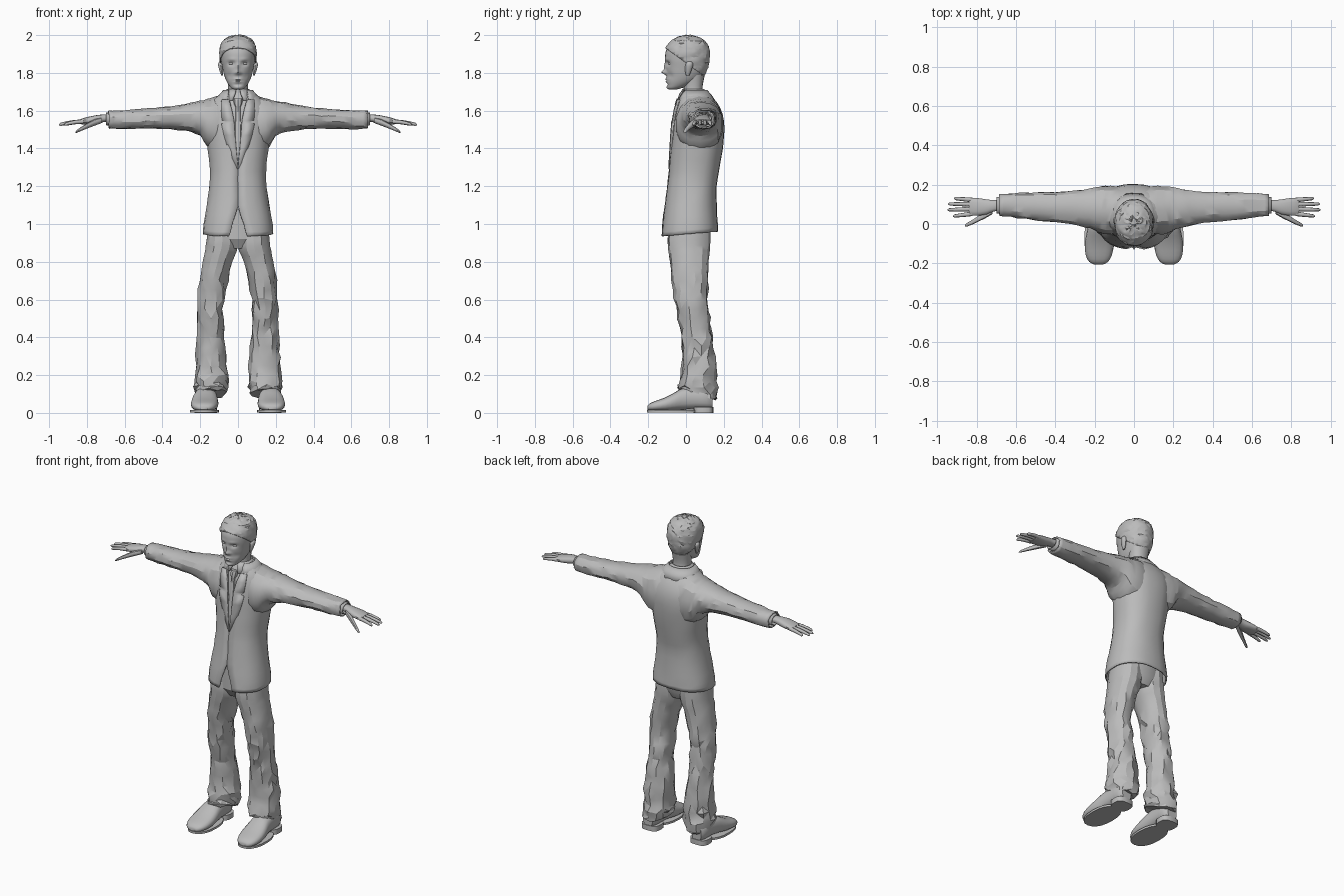
import bpy, bmesh, math, random
from mathutils import Vector

random.seed(4)
GREY = bpy.data.materials.new("plain_grey")
GREY.diffuse_color = (0.5, 0.5, 0.5, 1)


def finish(name, bm, angle=35, thick=0):
    bmesh.ops.remove_doubles(bm, verts=bm.verts, dist=0.0004)
    bmesh.ops.recalc_face_normals(bm, faces=bm.faces)
    me = bpy.data.meshes.new(name)
    bm.to_mesh(me)
    bm.free()
    ob = bpy.data.objects.new(name, me)
    bpy.context.collection.objects.link(ob)
    me.materials.append(GREY)
    if thick:
        mod = ob.modifiers.new("thickness", 'SOLIDIFY')
        mod.thickness, mod.offset = thick, -1
    bpy.ops.object.select_all(action='DESELECT')
    ob.select_set(True)
    bpy.context.view_layer.objects.active = ob
    bpy.ops.object.shade_smooth_by_angle(angle=math.radians(angle))
    return ob


def smooth_rings(rings, steps):
    """Insert Catmull-Rom rings between the given ones."""
    out = []
    for i in range(len(rings) - 1):
        quad = (rings[max(i - 1, 0)], rings[i], rings[i + 1], rings[min(i + 2, len(rings) - 1)])
        for k in range(steps):
            t = k / steps
            out.append([0.5 * (2 * b + (c - a) * t + (2 * a - 5 * b + 4 * c - d) * t * t
                        + (3 * b - a - 3 * c + d) * t ** 3) for a, b, c, d in zip(*quad)])
    return out + [list(rings[-1])]


def loft(rings, axis='z', n=16, p=2.2, steps=1, side=1, caps=(True, True), jitter=0):
    """Rings: position, a0, a1, b0, b1, optional half width of a front slit."""
    bm = bmesh.new()
    rows = []
    for r in smooth_rings(rings, steps):
        t, a0, a1, b0, b1 = r[:5]
        ra, rb = (a1 - a0) / 2, (b1 - b0) / 2
        slit = len(r) > 5
        g = math.asin(min(1, max(r[5], 0) / ra) ** (p / 2)) if slit else 0
        row = []
        for i in range(n + 1 if slit else n):
            th = -math.pi / 2 + g + (2 * math.pi - 2 * g) * i / n
            c, s = math.cos(th), math.sin(th)
            a = (a0 + a1) / 2 + ra * math.copysign(abs(c) ** (2 / p), c)
            b = (b0 + b1) / 2 + rb * math.copysign(abs(s) ** (2 / p), s)
            co = Vector({'z': (a, b, t), 'x': (t, a, b), 'y': (a, t, b)}[axis])
            co += Vector([random.uniform(-jitter, jitter) for _ in range(3)])
            co.x *= side
            row.append(bm.verts.new(co))
        rows.append(row)
    for r0, r1 in zip(rows, rows[1:]):
        for i in range(len(r0) - 1 if slit else n):
            j = (i + 1) % len(r0)
            bm.faces.new((r0[i], r0[j], r1[j], r1[i]))
    for use, row in zip(caps, (rows[0], rows[-1])):
        if use:
            bm.faces.new(row)
    return bm


def sym(z, x, y0, y1, *w):
    return (z, -x, x, y0, y1, *w)


# Jacket body, slit at the hem and at the neck
torso = [sym(.945, .186, -.132, .17, .05), sym(1.0, .183, -.127, .168, .03),
         sym(1.1, .166, -.113, .163, 0), sym(1.2, .152, -.10, .163, 0),
         sym(1.28, .149, -.091, .176, 0), sym(1.4, .162, -.082, .195, .01),
         sym(1.5, .172, -.076, .204, .018), sym(1.58, .172, -.065, .195, .028),
         sym(1.64, .15, -.05, .165, .042), sym(1.675, .11, -.035, .135, .05),
         sym(1.70, .075, -.02, .11, .045)]
jacket = loft(torso, n=26, p=2.3, steps=2, caps=(False, False), jitter=.0015)
for v in jacket.verts:
    if v.co.z < .97:
        v.co.z += .08 * (v.co.y + .02)
finish("jacket", jacket, 30, .008)

# Shirt front and tie showing in the neck opening
shirt = [sym(r[0], r[2] - .012, r[3] + .01, r[4] - .012) for r in torso[4:]]
finish("shirt", loft(shirt, n=24, p=2.3, steps=2))
finish("tie", loft([sym(1.27, .012, -.088, -.07), sym(1.45, .02, -.08, -.055), sym(1.6, .014, -.062, -.035),
                    sym(1.62, .013, -.058, -.03), sym(1.635, .022, -.06, -.02),
                    sym(1.665, .024, -.05, -.01)], n=8), 30)
finish("shirt_collar", loft([sym(1.655, .078, -.052, .11, .03), sym(1.69, .068, -.036, .105, .016),
                             sym(1.715, .06, -.018, .098, .01)], n=20, caps=(False, False)), 30, .006)
finish("jacket_collar", loft([sym(1.65, .13, -.052, .158, .06), sym(1.68, .105, -.04, .138, .055),
                              sym(1.71, .077, -.025, .112, .05)], n=20, caps=(False, False)), 30, .007)

# Hips inside the jacket
finish("hips", loft([sym(.87, .10, -.06, .1), sym(.92, .165, -.09, .125),
                     sym(1.08, .15, -.09, .14)], n=20), 30)

for side, tag in ((1, "left"), (-1, "right")):
    # Lapel: notched strip lying on the chest
    bm = bmesh.new()
    strip = [(1.29, .0, .008, -.094), (1.38, .009, .048, -.089), (1.47, .016, .075, -.084),
             (1.53, .02, .088, -.079), (1.54, .021, .062, -.079), (1.55, .022, .085, -.075),
             (1.61, .034, .09, -.064), (1.66, .05, .088, -.048)]
    rows = [[bm.verts.new((side * x, y + k * .012, z)) for k, x in ((0, a), (1, b))] for z, a, b, y in strip]
    for q, r in zip(rows, rows[1:]):
        bm.faces.new((q[0], q[1], r[1], r[0]))
    finish(tag + "_lapel", bm, 30, .006)

    # Sleeve flowing out of the shoulder
    finish(tag + "_sleeve", loft([
        (.06, -.04, .19, 1.36, 1.685), (.12, -.055, .195, 1.38, 1.675), (.165, -.05, .195, 1.41, 1.66),
        (.20, -.035, .187, 1.465, 1.652), (.25, -.018, .177, 1.487, 1.643), (.32, -.002, .168, 1.497, 1.63),
        (.40, .01, .163, 1.503, 1.618), (.48, .016, .163, 1.505, 1.61), (.56, .025, .16, 1.503, 1.606),
        (.63, .035, .156, 1.502, 1.603), (.685, .04, .152, 1.505, 1.602)],
        'x', 14, 2.2, 2, side, (True, False), .003), 28, .008)
    finish(tag + "_shirt_cuff", loft([(.64, .052, .138, 1.52, 1.592), (.70, .052, .138, 1.523, 1.59)],
                                     'x', 14, side=side, caps=(True, False)), 35, .006)

    # Hand with four fingers and a thumb
    finish(tag + "_hand", loft([
        (.66, .065, .125, 1.54, 1.582), (.71, .064, .122, 1.54, 1.58), (.75, .048, .126, 1.53, 1.576),
        (.79, .042, .132, 1.528, 1.568), (.82, .042, .133, 1.527, 1.56), (.838, .048, .128, 1.53, 1.553)],
        'x', 14, 2.4, 2, side), 45)
    for k, (tip, y0, y1) in enumerate(((.92, .052, .04), (.948, .076, .072), (.945, .1, .102), (.915, .122, .13))):
        f = []
        for t, r, drop in ((0, .0115, 0), (.35, .011, .002), (.7, .0095, .008), (.93, .008, .014), (1, .003, .016)):
            y, z = y0 + (y1 - y0) * t, 1.542 - drop
            f.append((.82 + (tip - .82) * t, y - r, y + r, z - r, z + r))
        finish(f"{tag}_finger_{k + 1}", loft(f, 'x', 8, 2, side=side), 50)
    finish(tag + "_thumb", loft([
        (.72, .05, .085, 1.535, 1.565), (.76, .027, .062, 1.52, 1.555), (.80, .008, .035, 1.505, 1.533),
        (.83, -.006, .016, 1.493, 1.514), (.852, -.014, .004, 1.483, 1.499), (.86, -.012, -.004, 1.482, 1.488)],
        'x', 8, 2, side=side), 50)

    # Trouser leg, creased by jittered facets
    leg = loft([
        (1.02, .0, .155, -.085, .125), (.92, -.002, .168, -.098, .13), (.86, .004, .176, -.093, .125),
        (.8, .03, .188, -.085, .12), (.7, .056, .203, -.073, .117), (.6, .074, .21, -.06, .116),
        (.5, .074, .21, -.042, .125), (.4, .072, .214, -.024, .14), (.3, .06, .221, -.022, .15),
        (.2, .052, .229, -.025, .16), (.14, .055, .231, -.04, .165), (.1, .066, .229, -.042, .165)],
        'z', 14, 2.2, 2, side)
    for v in leg.verts:
        amount = .002 if v.co.z > .72 else .009
        v.co += Vector([random.uniform(-amount, amount) for _ in range(3)])
        if v.co.z < .13:
            v.co.z -= .3 * (v.co.y - .06)
    bmesh.ops.triangulate(leg, faces=leg.faces)
    finish(tag + "_trouser_leg", leg, 24)

    # Shoe upper, sole and heel
    finish(tag + "_shoe", loft([
        (-.205, .155, .205, .018, .035), (-.192, .132, .228, .012, .05), (-.16, .113, .245, .01, .064),
        (-.11, .104, .25, .01, .082), (-.06, .105, .244, .012, .108), (-.02, .11, .235, .015, .13),
        (.05, .115, .226, .02, .14), (.11, .118, .222, .02, .135), (.14, .138, .205, .022, .12)],
        'y', 16, 2.5, 2, side), 40)
    finish(tag + "_sole", loft([(z, .1, .253, -.207, .06) for z in (.003, .016)], 'z', 20, 2.3, side=side), 30)
    finish(tag + "_heel", loft([(z, .112, .23, .04, .145) for z in (0, .032)], 'z', 16, 3, side=side), 30)

    # Ear
    finish(tag + "_ear", loft([(1.785, .078, .088, .0, .016), (1.805, .078, .096, -.004, .026),
                               (1.835, .078, .105, -.004, .036), (1.852, .08, .105, .0, .036),
                               (1.862, .084, .097, .01, .026)], 'z', 10, 2, 2, side), 50)
    # Eye
    bm = bmesh.new()
    bmesh.ops.create_uvsphere(bm, u_segments=12, v_segments=8, radius=.013)
    for v in bm.verts:
        v.co = Vector((side * .035 + v.co.x * 1.2, -.081 + v.co.y, 1.85 + v.co.z * .65))
    finish(tag + "_eye", bm, 60)

# Neck
finish("neck", loft([sym(1.64, .062, -.03, .1), sym(1.69, .054, -.015, .092), sym(1.73, .053, -.012, .088),
                     sym(1.79, .06, -.02, .1)], n=18, steps=2), 60)

# Head, with the face shaped by soft bumps: x, z, push, spread x, spread z
skull = [sym(1.712, .02, -.09, -.05), sym(1.72, .036, -.098, -.02), sym(1.74, .052, -.101, .03),
         sym(1.765, .065, -.103, .07), sym(1.795, .075, -.104, .095), sym(1.83, .083, -.106, .112),
         sym(1.87, .09, -.11, .119), sym(1.91, .092, -.108, .119), sym(1.945, .084, -.092, .108),
         sym(1.97, .066, -.066, .085), sym(1.987, .038, -.03, .05), sym(1.994, .008, 0, .02)]
bumps = [(0, 1.803, -.024, .011, .011), (0, 1.83, -.011, .008, .022), (.014, 1.798, -.008, .007, .007),
         (.035, 1.85, .015, .016, .011), (.032, 1.872, -.005, .02, .006), (0, 1.766, -.007, .02, .005),
         (0, 1.754, -.006, .016, .005), (0, 1.76, .004, .022, .002), (0, 1.738, .005, .02, .006),
         (0, 1.722, -.004, .014, .008), (.045, 1.785, .006, .016, .018)]
head = loft(skull, n=56, p=2.15, steps=5)
for v in head.verts:
    if v.co.y < -.02:
        x, z = abs(v.co.x), v.co.z
        v.co.y += sum(d * math.exp(-((x - bx) / sx) ** 2 - ((z - bz) / sz) ** 2) for bx, bz, d, sx, sz in bumps)
finish("head", head, 60)

# Short curly hair, trimmed along a sloping hairline
hair = loft([sym(r[0] + .006 * (r[0] > 1.9), r[2] + .007, r[3] - .006, r[4] + .006) for r in skull[2:]],
            n=30, p=2.1, steps=3, jitter=.003)
bmesh.ops.bisect_plane(hair, geom=hair.verts[:] + hair.edges[:] + hair.faces[:], clear_inner=True,
                       plane_co=(0, -.1, 1.925), plane_no=Vector((0, .72, 1)).normalized())
bmesh.ops.triangulate(hair, faces=hair.faces)
finish("hair", hair, 25, .005)
